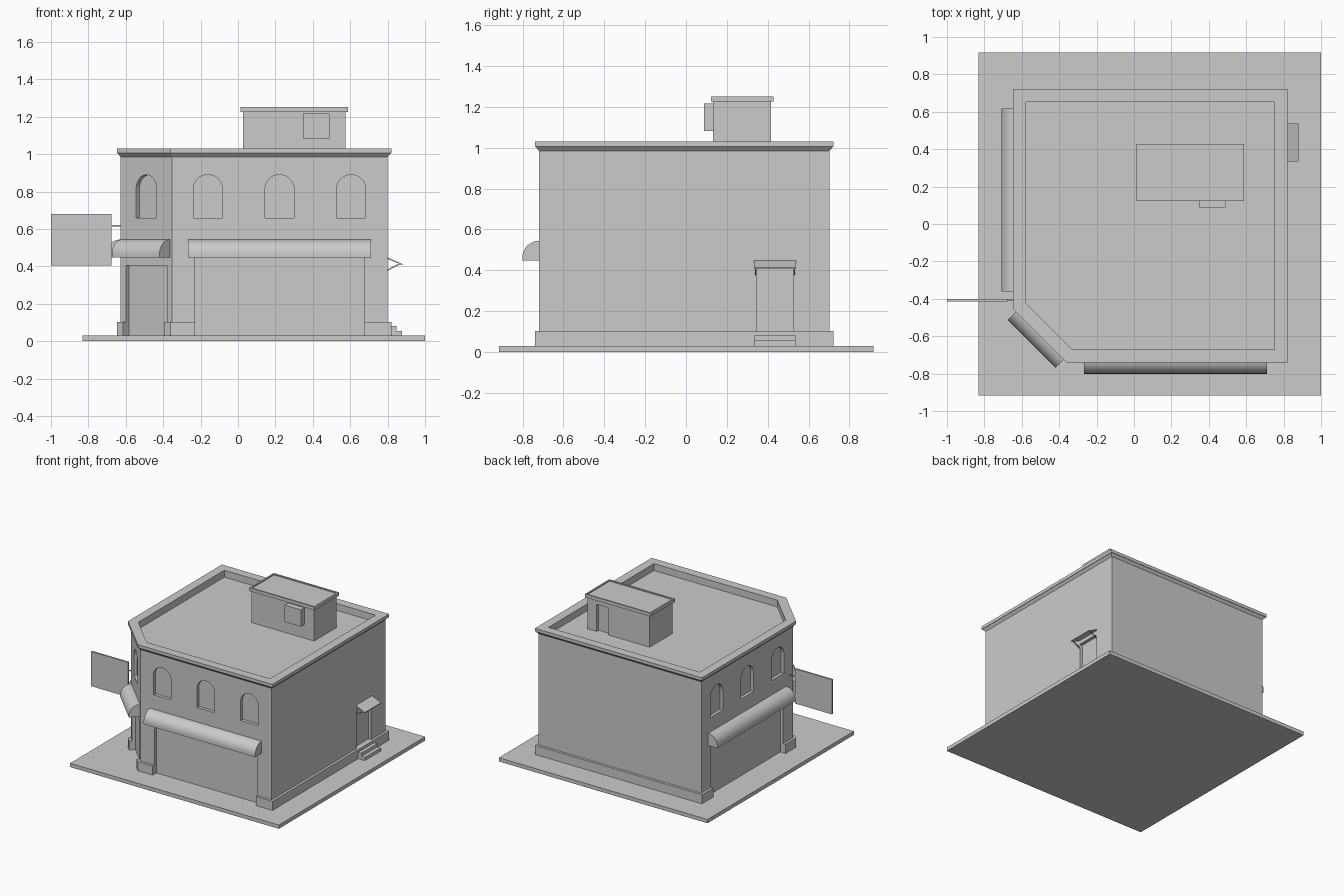
import bpy, bmesh, math
from mathutils import Matrix, Vector

if "Cube" in bpy.data.objects:
    bpy.data.objects.remove(bpy.data.objects["Cube"])

R2 = math.sqrt(2)
X0, X1, Y0, Y1, CH = -0.627, 0.80, -0.72, 0.703, -1.073   # wall planes, chamfer x+y
SLAB, RECESS = 0.03, 0.025


def finish(bm, name):
    bmesh.ops.recalc_face_normals(bm, faces=bm.faces)
    me = bpy.data.meshes.new(name)
    bm.to_mesh(me)
    bm.free()
    ob = bpy.data.objects.new(name, me)
    bpy.context.collection.objects.link(ob)
    return ob


def add_prism(bm, pts, vec, mat):
    """Closed prism: planar outline swept along vec, placed by mat."""
    a = [bm.verts.new(mat @ Vector(p)) for p in pts]
    b = [bm.verts.new(mat @ (Vector(p) + Vector(vec))) for p in pts]
    bm.faces.new(a)
    bm.faces.new(b)
    for i in range(len(a)):
        j = (i + 1) % len(a)
        bm.faces.new((a[i], a[j], b[j], b[i]))


def prism(name, pts, vec, mat=Matrix()):
    bm = bmesh.new()
    add_prism(bm, pts, vec, mat)
    return finish(bm, name)


def box(name, x0, x1, y0, y1, z0, z1):
    return prism(name, [(x0, y0, z0), (x1, y0, z0), (x1, y1, z0), (x0, y1, z0)], (0, 0, z1 - z0))


def loft(name, outline, steps):
    """Stack outline(offset) rings at (offset, z) steps and cap both ends."""
    bm = bmesh.new()
    rings = [[bm.verts.new((x, y, z)) for x, y in outline(o)] for o, z in steps]
    for a, b in zip(rings, rings[1:]):
        for i in range(len(a)):
            j = (i + 1) % len(a)
            bm.faces.new((a[i], a[j], b[j], b[i]))
    bm.faces.new(rings[0])
    bm.faces.new(rings[-1])
    return finish(bm, name)


def facade(x, y, deg):
    """Local frame: x along the wall, +y into it, z up."""
    return Matrix.Translation((x, y, 0)) @ Matrix.Rotation(math.radians(deg), 4, 'Z')


def add_opening(bm, mat, u, half, z0, z1, arched=False):
    pts = [(u - half, -0.1, z0), (u + half, -0.1, z0)]
    if arched:
        pts += [(u + half * math.cos(t), -0.1, z1 - half + half * math.sin(t))
                for t in [math.pi * i / 16 for i in range(17)]]
    else:
        pts += [(u + half, -0.1, z1), (u - half, -0.1, z1)]
    add_prism(bm, pts, (0, 0.1 + RECESS, 0), mat)


def cut(ob, bm):
    cutter = finish(bm, ob.name + "_cutter")
    cutter.hide_render = True
    m = ob.modifiers.new("openings", 'BOOLEAN')
    m.operation, m.solver, m.object = 'DIFFERENCE', 'EXACT', cutter
    bpy.context.view_layer.objects.active = ob
    bpy.ops.object.modifier_apply(modifier=m.name)
    bpy.data.objects.remove(cutter)


def awning(name, mat, half):
    pts = [(-half, 0, 0.447), (-half, -0.081, 0.447)]
    pts += [(-half, -0.081 * math.cos(t), 0.464 + 0.08 * math.sin(t))
            for t in [math.pi / 2 * i / 12 for i in range(13)]]
    return prism(name, pts, (2 * half, 0, 0), mat)


def building_outline(o):
    x0, x1, y0, y1, c = X0 - o, X1 + o, Y0 - o, Y1 + o, CH - R2 * o
    return [(x1, y0), (x1, y1), (x0, y1), (x0, c - x0), (c - y0, y0)]


def cap_outline(o):
    return [(0.013 - o, 0.122 - o), (0.588 + o, 0.122 - o), (0.588 + o, 0.428 + o), (0.013 - o, 0.428 + o)]


front = facade(0.222, Y0, 0)
left = facade(X0, 0.129, -90)
corner = facade(-0.49, -0.583, -45)
right = facade(X1, 0.436, 90)

# pavement
box("pavement", -0.832, 1.0, -0.916, 0.918, 0, SLAB)

# building: plinth, walls, cornice, parapet and sunken roof in one profile
shell = loft("building", building_outline, [
    (0.02, SLAB), (0.02, 0.102), (0, 0.102), (0, 0.985), (0.017, 1.005),
    (0.02, 1.005), (0.02, 1.03), (-0.05, 1.03), (-0.05, 0.975)])

# shop fronts, arched windows and doors
bm = bmesh.new()
for wall in (front, left):
    add_opening(bm, wall, 0, 0.452, 0, 0.45)
    for u in (-0.383, 0, 0.383):
        add_opening(bm, wall, u, 0.078, 0.658, 0.89, True)
add_opening(bm, corner, 0, 0.155, 0, 0.405)
add_opening(bm, corner, 0, 0.078, 0.658, 0.89, True)
add_opening(bm, right, 0, 0.091, 0.102, 0.41)
cut(shell, bm)

# awnings
awning("front_awning", front, 0.489)
awning("left_awning", left, 0.489)
awning("corner_awning", corner, 0.18)

# side door canopy, brackets and steps
prism("door_canopy", [(-0.102, 0.002, 0.441), (-0.102, 0.002, 0.448), (-0.102, -0.079, 0.413),
                      (-0.102, -0.079, 0.406)], (0.204, 0, 0), right)
for side, u in (("near", -0.098), ("far", 0.091)):
    prism("canopy_bracket_" + side, [(u, 0.002, 0.375), (u, 0.002, 0.382), (u, -0.062, 0.416),
                                     (u, -0.066, 0.410)], (0.007, 0, 0), right)
box("upper_step", 0.80, 0.848, 0.336, 0.536, SLAB, 0.081)
box("lower_step", 0.80, 0.878, 0.336, 0.536, SLAB, 0.055)

# hanging sign on two rods
box("sign_board", -1.0, -0.677, -0.414, -0.4, 0.405, 0.68)
for label, z in (("upper", 0.617), ("lower", 0.467)):
    box("sign_rod_" + label, -0.68, -0.62, -0.41, -0.404, z - 0.003, z + 0.003)

# roof stair house with door, cap and vent unit
house = box("stair_house", 0.027, 0.575, 0.133, 0.416, 0.97, 1.23)
bm = bmesh.new()
add_opening(bm, facade(0.44, 0.416, 180), 0, 0.052, 0.95, 1.19)
cut(house, bm)
loft("stair_house_cap", cap_outline, [(0, 1.226), (0, 1.252), (-0.012, 1.252), (-0.012, 1.244)])
box("vent_unit", 0.347, 0.49, 0.088, 0.135, 1.083, 1.217)

# smooth the curved parts, keep hard edges
bpy.ops.object.select_all(action='DESELECT')
for ob in bpy.data.objects:
    ob.select_set(True)
bpy.context.view_layer.objects.active = shell
bpy.ops.object.shade_smooth_by_angle(angle=math.radians(30))
